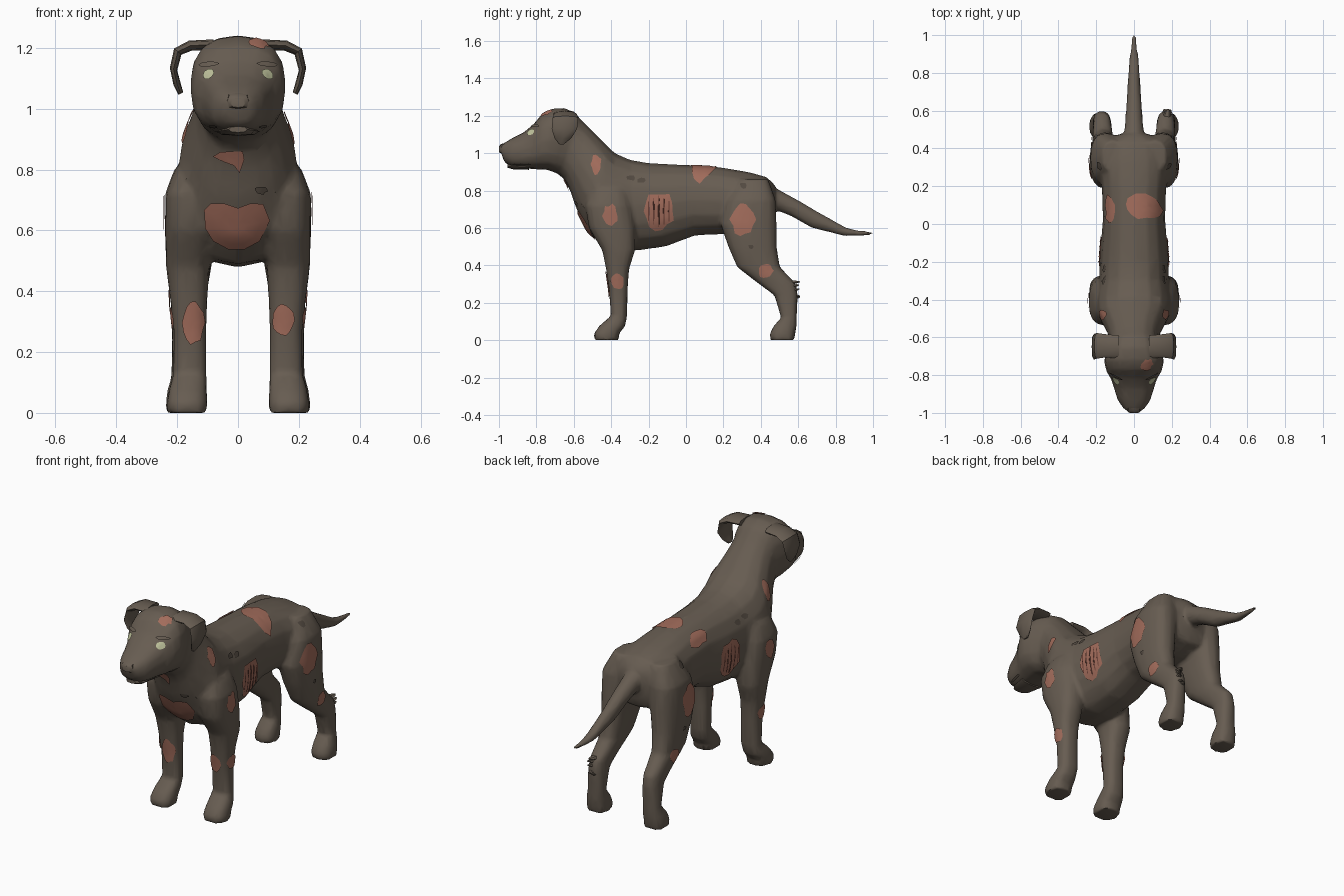
import bpy, bmesh, math, random
from mathutils import Vector
from mathutils.bvhtree import BVHTree

if "Cube" in bpy.data.objects:
    bpy.data.objects.remove(bpy.data.objects["Cube"])

random.seed(4)


def material(name, rgb):
    m = bpy.data.materials.new(name)
    m.diffuse_color = (*rgb, 1)
    m.use_nodes = True
    m.node_tree.nodes["Principled BSDF"].inputs["Base Color"].default_value = m.diffuse_color
    return m


COAT = material("brown_coat", (0.135, 0.108, 0.083))
FLESH = material("raw_flesh", (0.36, 0.15, 0.105))
DARK = material("dark_flesh", (0.15, 0.055, 0.04))
EYE = material("pale_eye", (0.52, 0.54, 0.33))
SHADE = material("dark_coat", (0.085, 0.067, 0.052))


def finish(bm, name, mat, angle=40):
    bmesh.ops.recalc_face_normals(bm, faces=bm.faces)
    me = bpy.data.meshes.new(name)
    bm.to_mesh(me)
    bm.free()
    me.materials.append(mat)
    ob = bpy.data.objects.new(name, me)
    bpy.context.collection.objects.link(ob)
    smooth(ob, angle)
    return ob


def smooth(ob, angle):
    bpy.ops.object.select_all(action='DESELECT')
    ob.select_set(True)
    bpy.context.view_layer.objects.active = ob
    bpy.ops.object.shade_smooth_by_angle(angle=math.radians(angle))


def loft(name, rings, n=16, e=0.9, mat=COAT):
    """Skin rings given as (centre, half axis u, half axis v)."""
    bm = bmesh.new()
    sp = lambda t: math.copysign(abs(t) ** e, t)
    loops = []
    for c, u, v in rings:
        c, u, v = Vector(c), Vector(u), Vector(v)
        loops.append([bm.verts.new(c + u * sp(math.cos(a)) + v * sp(math.sin(a)))
                      for a in (2 * math.pi * i / n for i in range(n))])
    for a, b in zip(loops, loops[1:]):
        for i in range(n):
            bm.faces.new((a[i], a[(i + 1) % n], b[(i + 1) % n], b[i]))
    bm.faces.new(loops[0])
    bm.faces.new(loops[-1])
    return finish(bm, name, mat)


def profile(rows):
    """Rings from top y, top z, bottom y, bottom z, half width."""
    return [((0, (a + c) / 2, (b + d) / 2), (w, 0, 0), (0, (a - c) / 2, (b - d) / 2))
            for a, b, c, d, w in rows]


# Trunk and neck
trunk = loft("body", profile([
    (.475, .83, .475, .66, .08), (.43, .873, .455, .60, .17), (.33, .90, .34, .565, .185),
    (.18, .925, .18, .565, .17), (.0, .937, .05, .56, .165), (-.2, .947, -.11, .50, .18),
    (-.30, .965, -.27, .478, .185), (-.38, 1.0, -.43, .49, .20), (-.42, 1.04, -.525, .58, .195),
    (-.47, 1.09, -.585, .70, .165), (-.53, 1.15, -.62, .80, .14), (-.58, 1.20, -.65, .86, .13),
    (-.64, 1.22, -.69, .89, .13)]))
# Skull and muzzle
head = loft("head", profile([
    (-.55, 1.16, -.62, .93, .10), (-.59, 1.215, -.65, .89, .13), (-.65, 1.242, -.70, .895, .15),
    (-.72, 1.238, -.74, .91, .158), (-.77, 1.21, -.785, .912, .148), (-.815, 1.155, -.825, .915, .122),
    (-.87, 1.11, -.875, .918, .105), (-.93, 1.08, -.93, .925, .088), (-.98, 1.05, -.97, .95, .058),
    (-1.0, 1.035, -.985, .99, .035)]), e=.8)
# Tail
tail = loft("tail", profile([
    (.40, .87, .42, .72, .07), (.48, .815, .46, .70, .055), (.60, .75, .555, .665, .045),
    (.71, .685, .67, .60, .038), (.856, .603, .85, .555, .028), (.93, .585, .93, .557, .02),
    (1.006, .582, 1.006, .562, .009)]), n=10, e=1)

# Legs: z, centre x, centre y, half width, half depth
FRONT = [(.86, .10, -.40, .05, .06), (.80, .13, -.41, .08, .10), (.72, .15, -.415, .09, .125),
         (.60, .155, -.395, .085, .125), (.48, .165, -.36, .072, .088), (.38, .162, -.366, .062, .062),
         (.27, .158, -.362, .054, .05), (.13, .158, -.358, .055, .044), (.075, .165, -.395, .063, .07),
         (.035, .167, -.425, .067, .068), (0, .167, -.425, .066, .066)]
HIND = [(.86, .11, .36, .06, .08), (.75, .145, .35, .085, .13), (.62, .152, .335, .083, .15),
        (.50, .158, .355, .074, .13), (.39, .163, .388, .06, .115), (.30, .168, .49, .05, .10),
        (.24, .17, .535, .047, .063), (.12, .172, .55, .048, .042), (.075, .176, .53, .056, .062),
        (.035, .178, .516, .06, .068), (0, .178, .516, .059, .066)]
parts = [trunk, head, tail]
for side, s in (("left", -1), ("right", 1)):
    for name, rows in (("front_leg", FRONT), ("hind_leg", HIND)):
        parts.append(loft(f"{side}_{name}",
                          [((s * x, y, z), (w, 0, 0), (0, d, 0)) for z, x, y, w, d in rows], e=.8))

# Fuse into one skin
bpy.ops.object.select_all(action='DESELECT')
for p in parts:
    p.select_set(True)
bpy.context.view_layer.objects.active = trunk
bpy.ops.object.join()
m = trunk.modifiers.new("fuse", 'REMESH')
m.mode, m.voxel_size = 'VOXEL', 0.011
m = trunk.modifiers.new("relax", 'SMOOTH')
m.factor, m.iterations = 0.5, 6
m = trunk.modifiers.new("facets", 'DECIMATE')
m.ratio = 0.12
for m in list(trunk.modifiers):
    bpy.ops.object.modifier_apply(modifier=m.name)
smooth(trunk, 45)
skin = BVHTree.FromObject(trunk, bpy.context.evaluated_depsgraph_get())

# Folded ears
for side, s in (("left", -1), ("right", 1)):
    loft(side + "_ear", [((s * x, y, z), (0, w, 0), (s * tx, 0, tz)) for x, y, z, w, tx, tz in [
        (.08, -.65, 1.21, .06, 0, .018), (.155, -.645, 1.208, .062, .006, .016),
        (.198, -.645, 1.188, .068, .012, .010), (.212, -.65, 1.13, .068, .012, .004),
        (.20, -.658, 1.08, .045, .012, -.002), (.188, -.665, 1.05, .016, .008, -.004)]], n=8, e=.8)


def plate(name, at, look, w, h, mat, jag=.25, lift=.006, spokes=14, shape=None):
    """Thin patch laid on the skin, seen along -look."""
    at, look = Vector(at), Vector(look).normalized()
    right = Vector((0, 0, 1)).cross(look)
    right = right.normalized() if right.length > .1 else Vector((1, 0, 0))
    up = look.cross(right)
    bm = bmesh.new()

    def drop(a, b):
        p = at + right * a + up * b
        hit, nor, *_ = skin.ray_cast(p + look * .5, -look)
        if hit is None or abs((hit - at).dot(look)) > .17:
            hit, nor, *_ = skin.find_nearest(p)
        return bm.verts.new(hit + nor * lift)

    outline = shape or [(math.cos(t) * k, math.sin(t) * k) for t, k in
                        ((2 * math.pi * i / spokes, 1 - jag * random.random()) for i in range(spokes))]
    n, mid, last = len(outline), drop(0, 0), None
    for r in (.25, .5, .75, 1):
        ring = [drop(a * w * r, b * h * r) for a, b in outline]
        for i in range(n):
            j = (i + 1) % n
            bm.faces.new((last[i], last[j], ring[j], ring[i]) if last else (mid, ring[i], ring[j]))
        last = ring
    return finish(bm, name, mat, 50)


# Flank wounds on both sides: y, z, half width, half height
WOUNDS = [("neck", -.48, .94, .03, .06), ("shoulder", -.405, .665, .045, .065),
          ("elbow", -.365, .315, .035, .05), ("rib", -.145, .69, .09, .115),
          ("thigh", .305, .645, .072, .098), ("hock", .425, .37, .045, .04)]
FLAPS = [(-.295, .865, .03, .02), (-.235, .85, .028, .02), (.31, .825, .024, .026), (.35, .50, .02, .02)]
for side, s in (("left", -1), ("right", 1)):
    for name, y, z, w, h in WOUNDS:
        plate(f"{side}_{name}_wound", (s * .19, y, z), (s, 0, 0), w, h, FLESH)
    # Gaps between exposed ribs
    for i in range(5):
        plate(f"{side}_rib_gap_{i}", (s * .19, -.2 + i * .027, .69), (s, 0, .0), .004,
              .095 - .017 * abs(i - 2), DARK, 0, .009, 6)
    # Torn coat scraps
    for i, (y, z, w, h) in enumerate(FLAPS):
        plate(f"{side}_coat_flap_{i}", (s * .18, y, z), (s, 0, 0), w, h, SHADE, .5, .005, 7)
    # Eyes with brow above
    plate(side + "_eye", (s * .092, -.82, 1.11), (s * .35, -1, .1), .024, .019, EYE, .1, .006, 10)
    plate(side + "_brow", (s * .092, -.80, 1.142), (s * .35, -1, .1), .038, .009, COAT, 0, .009, 8)

# Back, head, throat and chest wounds
plate("back_wound", (.06, .09, .91), (.45, 0, 1), .08, .12, FLESH, .3)
plate("left_back_wound", (-.125, .08, .87), (-1, 0, .8), .09, .045, FLESH, .3)
plate("head_wound", (.07, -.74, 1.21), (.3, -.3, 1), .042, .035, FLESH, .4)
plate("throat_wound", (-.025, -.59, .835), (0, -1, 0), 1, 1, FLESH, shape=[
    (-.055, .01), (-.03, .025), (.0, .028), (.04, .028), (.045, 0), (.03, -.045), (.015, -.02), (-.02, -.008)])
plate("chest_wound", (0, -.53, .615), (0, -1, 0), 1, 1, FLESH, lift=.008, shape=[
    (-.108, .055), (-.085, .077), (-.045, .077), (0, .062), (.04, .077), (.08, .075), (.102, .02),
    (.07, -.045), (.02, -.072), (-.03, -.072), (-.08, -.045), (-.108, -.005)])
plate("chest_flap", (.075, -.52, .735), (0, -1, 0), .03, .018, SHADE, .5)
for side, x, z, h in (("left", -.148, .297, .075), ("right", .15, .305, .058)):
    plate(side + "_shin_wound", (x, -.41, z), (0, -1, 0), .036, h, FLESH, .15)

# Nose pad, lower lip and mouth line
loft("nose", [((0, -.955, 1.03), (.038, 0, 0), (0, 0, .028)), ((0, -.99, 1.024), (.036, 0, 0), (0, 0, .024)),
              ((0, -1.0, 1.02), (.024, 0, 0), (0, 0, .016))], n=8, e=.6, mat=COAT)
loft("lower_lip", [((0, -.84, .925), (.07, 0, 0), (0, 0, .014)), ((0, -.92, .928), (.055, 0, 0), (0, 0, .016)),
                   ((0, -.955, .932), (.03, 0, 0), (0, 0, .01))], n=8, e=.8)
for s in (-1, 1):
    plate("mouth_line", (s * .09, -.88, .945), (s, -.3, 0), .05, .005, SHADE, 0, .006, 8)

# Torn skin around one hind ankle
for i in range(5):
    z, a = .22 + .022 * i, random.uniform(-.6, .6)
    c = Vector((.172, .565, z))
    d = Vector((math.sin(a), math.cos(a), random.uniform(-.4, .3)))
    loft(f"ankle_scrap_{i}", [(c, (.022, 0, 0), (0, 0, .012)), (c + d * .028, (.016, 0, 0), (0, 0, .008)),
                              (c + d * .045, (.004, 0, 0), (0, 0, .003))], n=6)
